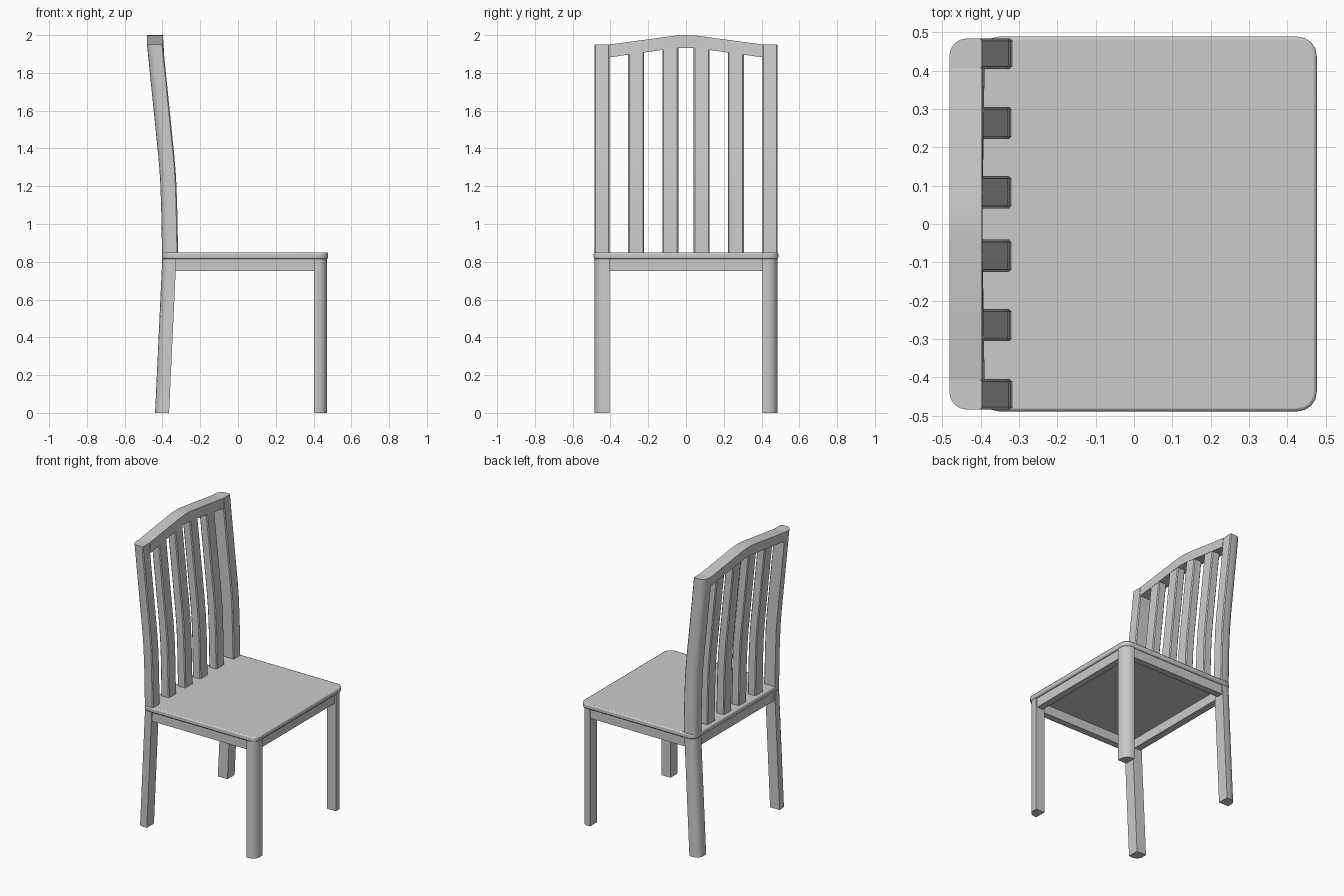
import bpy, bmesh, math

if "Cube" in bpy.data.objects:
    bpy.data.objects.remove(bpy.data.objects["Cube"])


def finish(name, bm, bevel=0.0, smooth=True):
    bmesh.ops.recalc_face_normals(bm, faces=bm.faces)
    me = bpy.data.meshes.new(name)
    bm.to_mesh(me)
    bm.free()
    ob = bpy.data.objects.new(name, me)
    bpy.context.collection.objects.link(ob)
    bpy.context.view_layer.objects.active = ob
    for o in bpy.context.selected_objects:
        o.select_set(False)
    ob.select_set(True)
    if bevel:
        m = ob.modifiers.new("bevel", 'BEVEL')
        m.width, m.segments, m.limit_method = bevel, 2, 'ANGLE'
        m.angle_limit = math.radians(50)
    if smooth:
        bpy.ops.object.shade_smooth_by_angle(angle=math.radians(40))
    return ob


def section(x0, x1, y0, y1, radii):
    """Rectangle with per-corner radii, counter-clockwise from (x1, y1)."""
    pts = []
    corners = [(x1, y1, -1, -1), (x0, y1, 1, -1), (x0, y0, 1, 1), (x1, y0, -1, 1)]
    for i, ((x, y, sx, sy), r) in enumerate(zip(corners, radii)):
        n = 4 if r > 0.02 else 1
        if r == 0:
            pts.append((x, y))
            continue
        for k in range(n + 1):
            a = math.pi / 2 * (i + k / n)
            pts.append((x + sx * r + r * math.cos(a), y + sy * r + r * math.sin(a)))
    return pts


def loft(name, pts, path, bevel=0.0):
    """Sweep a section through (x offset, z) stations."""
    bm = bmesh.new()
    rings = [[bm.verts.new((x + dx, y, z)) for x, y in pts] for dx, z in path]
    n = len(pts)
    for a, b in zip(rings, rings[1:]):
        for i in range(n):
            bm.faces.new((a[i], a[(i + 1) % n], b[(i + 1) % n], b[i]))
    bm.faces.new(rings[0][::-1])
    bm.faces.new(rings[-1])
    return finish(name, bm, bevel)


def mirror(ob):
    m = ob.modifiers.new("mirror", 'MIRROR')
    m.use_axis = (False, True, False)
    return ob


BACK = [(0, 0.84), (-0.005, 1.1), (-0.011, 1.25), (-0.02, 1.36), (-0.08, 1.95)]


def lean(z):
    z = min(z, 1.95)
    for (xa, za), (xb, zb) in zip(BACK, BACK[1:]):
        if z <= zb:
            return xa + (xb - xa) * (z - za) / (zb - za)
    return BACK[-1][0]


# Seat slab with rounded corners and softened edges
loft("seat", section(-0.402, 0.477, -0.489, 0.489, [0.05] * 4),
     [(0, 0.815), (0, 0.85)], 0.008)

# Legs, each with its outer corner rounded
mirror(loft("front_leg", section(0.403, 0.471, 0.405, 0.484, [0.05, 0, 0, 0]),
            [(0, 0), (0, 0.816)]))
mirror(loft("back_leg", section(-0.439, -0.365, 0.405, 0.484, [0, 0.045, 0, 0]),
            [(0, 0), (0.038, 0.816)]))

# Aprons under the seat
z_span = [(0, 0.75), (0, 0.816)]
mirror(loft("side_apron", section(-0.35, 0.42, 0.43, 0.476, [0] * 4), z_span))
loft("front_apron", section(0.415, 0.462, -0.42, 0.42, [0] * 4), z_span)
loft("back_apron", section(-0.395, -0.345, -0.42, 0.42, [0] * 4), z_span)

# Back posts
mirror(loft("back_post", section(-0.402, -0.317, 0.405, 0.484, [0.006, 0.045, 0, 0.006]), BACK))

# Back slats
for y, top, label in ((0.083, 1.94, "inner"), (0.264, 1.92, "outer")):
    path = [p for p in BACK if p[1] < top] + [(lean(top), top)]
    mirror(loft(label + "_slat",
                section(-0.38, -0.319, y - 0.042, y + 0.042, [0.006] * 4), path))

# Crest rail, following the lean of the posts
profile = [(-0.407, 1.882), (-0.04, 1.933), (0.04, 1.933), (0.407, 1.882),
           (0.407, 1.95), (0.05, 1.998), (0, 2.0), (-0.05, 1.998), (-0.407, 1.95)]
bm = bmesh.new()
sides = [[bm.verts.new((x + lean(z), y, z)) for y, z in profile] for x in (-0.402, -0.317)]
for i in range(len(profile)):
    j = (i + 1) % len(profile)
    bm.faces.new((sides[0][i], sides[0][j], sides[1][j], sides[1][i]))
bm.faces.new(sides[0])
bm.faces.new(sides[1])
bmesh.ops.triangulate(bm, faces=[f for f in bm.faces if len(f.verts) > 4])
finish("crest_rail", bm)
